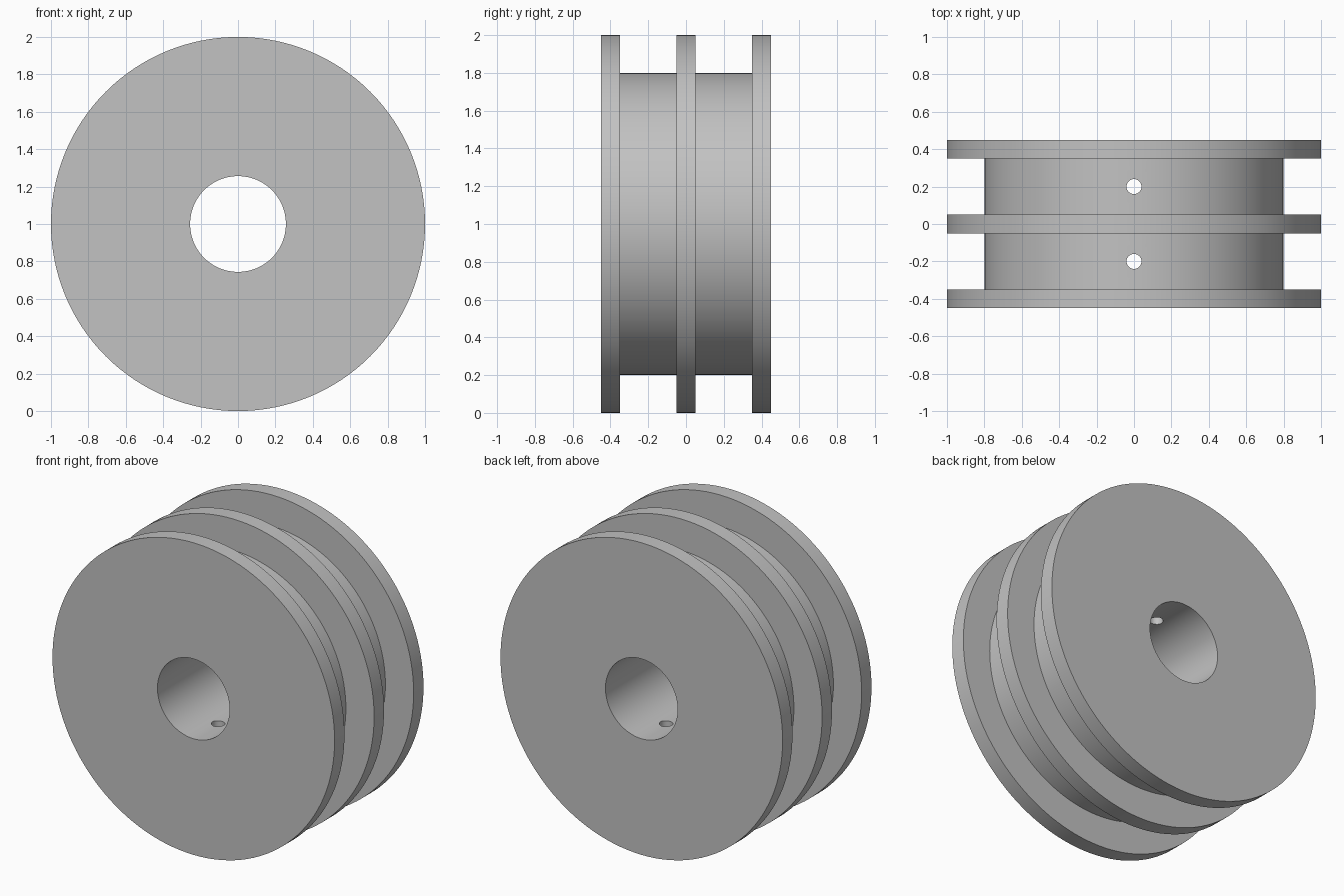
import bpy
import bmesh
from math import pi, radians
from mathutils import Vector

cube = bpy.data.objects.get("Cube")
if cube:
    bpy.data.objects.remove(cube, do_unlink=True)

RIM, DRUM, BORE = 1.0, 0.8, 0.256
HALF_FLANGE = 0.05
FLANGES = (-0.4, 0.0, 0.4)
HOLES = (-0.2, 0.2)
HOLE_RADIUS = 0.04

grey = bpy.data.materials.new("light grey")
grey.use_nodes = True
colour = (0.54, 0.54, 0.54, 1)
grey.diffuse_color = colour
grey.node_tree.nodes["Principled BSDF"].inputs["Base Color"].default_value = colour

# Cross-section: bore, then drum and flange steps
profile = [(BORE, FLANGES[0] - HALF_FLANGE)]
for y in FLANGES:
    a, b = y - HALF_FLANGE, y + HALF_FLANGE
    if y != FLANGES[0]:
        profile.append((DRUM, a))
    profile += [(RIM, a), (RIM, b)]
    if y != FLANGES[-1]:
        profile.append((DRUM, b))
profile.append((BORE, FLANGES[-1] + HALF_FLANGE))

# Spool body turned around the y axis
bm = bmesh.new()
verts = [bm.verts.new((r, y, 1)) for r, y in profile]
edges = [bm.edges.new((v, verts[(i + 1) % len(verts)])) for i, v in enumerate(verts)]
bmesh.ops.spin(bm, geom=verts + edges, cent=Vector((0, 0, 1)), axis=Vector((0, 1, 0)),
               angle=2 * pi, steps=128)
bmesh.ops.remove_doubles(bm, verts=bm.verts[:], dist=0.0001)
bmesh.ops.recalc_face_normals(bm, faces=bm.faces[:])
mesh = bpy.data.meshes.new("spool")
bm.to_mesh(mesh)
bm.free()
mesh.materials.append(grey)
spool = bpy.data.objects.new("spool", mesh)
bpy.context.collection.objects.link(spool)

# Small holes drilled straight down through each groove
for y in HOLES:
    bpy.ops.mesh.primitive_cylinder_add(vertices=32, radius=HOLE_RADIUS, depth=2.2,
                                        location=(0, y, 1))
    cutter = bpy.context.object
    cutter.name = "hole_cutter"
    cutter.hide_render = True
    cutter.data.materials.append(grey)
    bpy.ops.object.select_all(action="DESELECT")
    spool.select_set(True)
    bpy.context.view_layer.objects.active = spool
    cut = spool.modifiers.new("hole", "BOOLEAN")
    cut.operation = "DIFFERENCE"
    cut.solver = "EXACT"
    cut.object = cutter
    bpy.ops.object.modifier_apply(modifier=cut.name)
    bpy.data.objects.remove(cutter, do_unlink=True)

bpy.ops.object.shade_smooth_by_angle(angle=radians(30))
